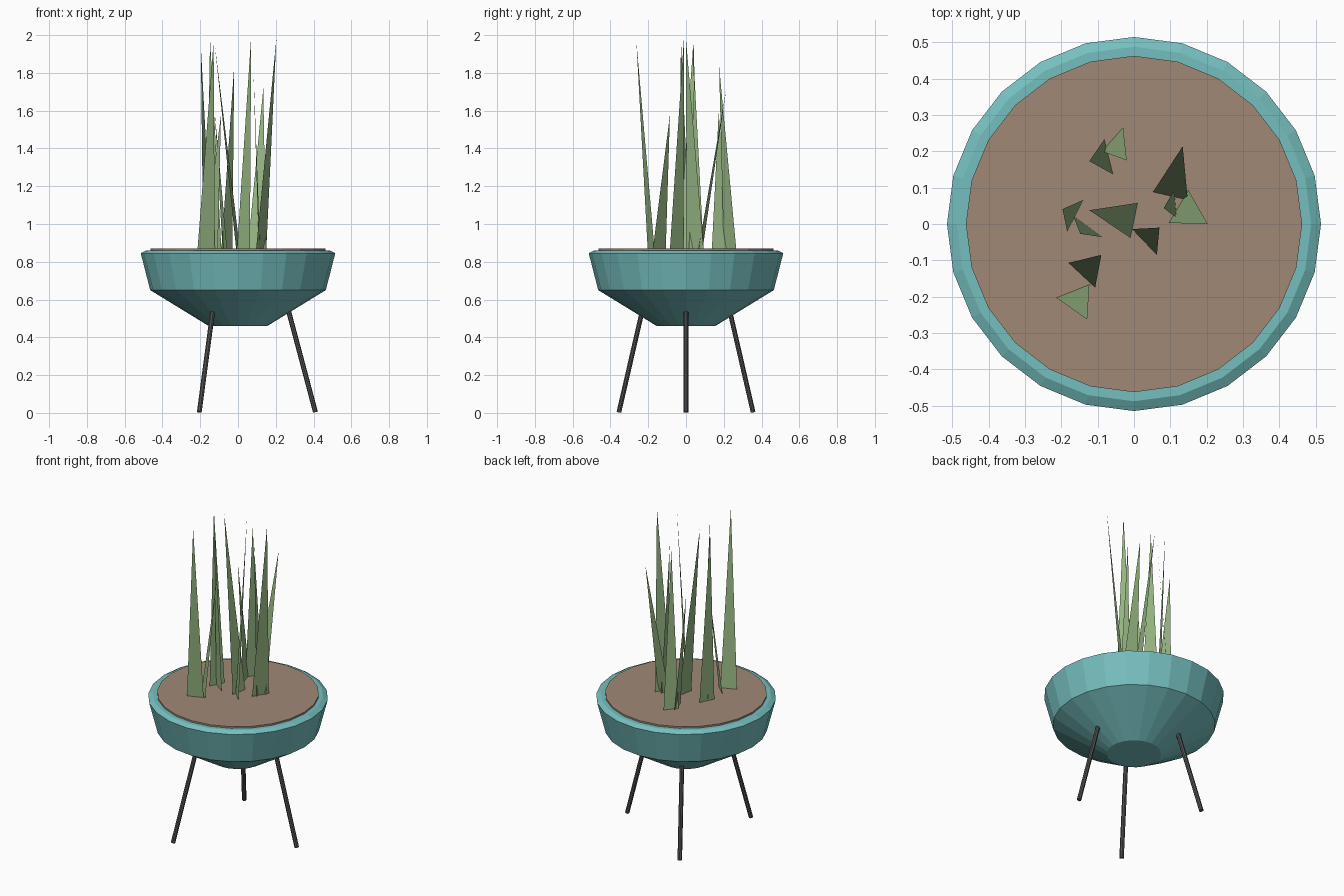
import bpy
import bmesh
import math
from mathutils import Vector

cube = bpy.data.objects.get("Cube")
if cube:
    bpy.data.objects.remove(cube, do_unlink=True)


def make_material(name, color):
    material = bpy.data.materials.new(name)
    material.use_nodes = True
    material.diffuse_color = (*color, 1)
    shader = material.node_tree.nodes["Principled BSDF"]
    shader.inputs["Base Color"].default_value = (*color, 1)
    return material


teal = make_material("teal_glaze", (0.18, 0.52, 0.52))
brown = make_material("brown_soil", (0.35, 0.25, 0.18))
green = make_material("leaf_green", (0.30, 0.46, 0.22))
grey = make_material("dark_grey_metal", (0.09, 0.09, 0.09))


def add_object(name, bm, material, fix_normals=True):
    if fix_normals:
        bmesh.ops.recalc_face_normals(bm, faces=bm.faces)
    mesh = bpy.data.meshes.new(name)
    bm.to_mesh(mesh)
    bm.free()
    mesh.materials.append(material)
    obj = bpy.data.objects.new(name, mesh)
    bpy.context.collection.objects.link(obj)
    return obj


def turned_solid(name, profile, material, sides=24):
    """Revolve (radius, height) points around z and close both ends."""
    bm = bmesh.new()
    rings = []
    for radius, height in profile:
        angles = [math.tau * i / sides for i in range(sides)]
        rings.append([bm.verts.new((radius * math.cos(a), radius * math.sin(a), height))
                      for a in angles])
    for lower, upper in zip(rings, rings[1:]):
        for i in range(sides):
            j = (i + 1) % sides
            bm.faces.new((lower[i], lower[j], upper[j], upper[i]))
    bm.faces.new(rings[0])
    bm.faces.new(rings[-1])
    return add_object(name, bm, material)


def rod(name, start, end, radius, material):
    """Thin straight cylinder between two points."""
    start, end = Vector(start), Vector(end)
    axis = end - start
    bm = bmesh.new()
    bmesh.ops.create_cone(bm, cap_ends=True, segments=8, radius1=radius,
                          radius2=radius, depth=axis.length)
    turn = axis.to_track_quat("Z", "Y").to_matrix()
    bmesh.ops.rotate(bm, verts=bm.verts, matrix=turn)
    bmesh.ops.translate(bm, verts=bm.verts, vec=(start + end) / 2)
    return add_object(name, bm, material)


# Bowl with bevelled rim, and the soil disc standing just proud of it
turned_solid("bowl", [(0.155, 0.46), (0.465, 0.65), (0.515, 0.845),
                      (0.488, 0.86), (0.455, 0.86), (0.45, 0.845)], teal)
turned_solid("soil", [(0.463, 0.85), (0.463, 0.87)], brown)

# Three splayed legs
for number, degrees in enumerate((0, 120, 240), start=1):
    c, s = math.cos(math.radians(degrees)), math.sin(math.radians(degrees))
    foot, top = 0.41, 0.265
    rod(f"leg_{number}", (foot * c, foot * s, 0.004), (top * c, top * s, 0.55),
        0.013, grey)

# Flat pointed leaves: both base corners (x, y), then the tip (x, y, z)
leaves = [
    ((-0.03, 0.266), (-0.088, 0.20), (-0.02, 0.175, 1.84)),
    ((-0.082, 0.233), (-0.058, 0.137), (-0.123, 0.173, 1.59)),
    ((0.148, 0.066), (0.052, 0.088), (0.134, 0.214, 1.72)),
    ((0.15, 0.093), (0.096, 0.003), (0.203, 0.0, 1.98)),
    ((0.11, 0.093), (0.118, 0.016), (0.082, 0.044, 1.80)),
    ((0.01, 0.058), (-0.01, -0.038), (-0.123, 0.038, 1.95)),
    ((-0.14, 0.066), (-0.184, -0.02), (-0.197, 0.041, 1.95)),
    ((-0.167, 0.022), (-0.088, -0.036), (-0.148, -0.027, 1.98)),
    ((0.063, -0.085), (-0.005, -0.014), (0.07, -0.01, 2.0)),
    ((-0.107, -0.175), (-0.18, -0.107), (-0.09, -0.085, 1.58)),
    ((-0.123, -0.167), (-0.214, -0.203), (-0.129, -0.263, 1.97)),
]
for number, (left, right, tip) in enumerate(leaves, start=1):
    bm = bmesh.new()
    corners = [(*left, 0.868), (*right, 0.868), tip]
    face = bm.faces.new([bm.verts.new(p) for p in corners])
    face.normal_update()
    if face.normal.z < 0:
        face.normal_flip()
    add_object(f"leaf_{number}", bm, green, fix_normals=False)
